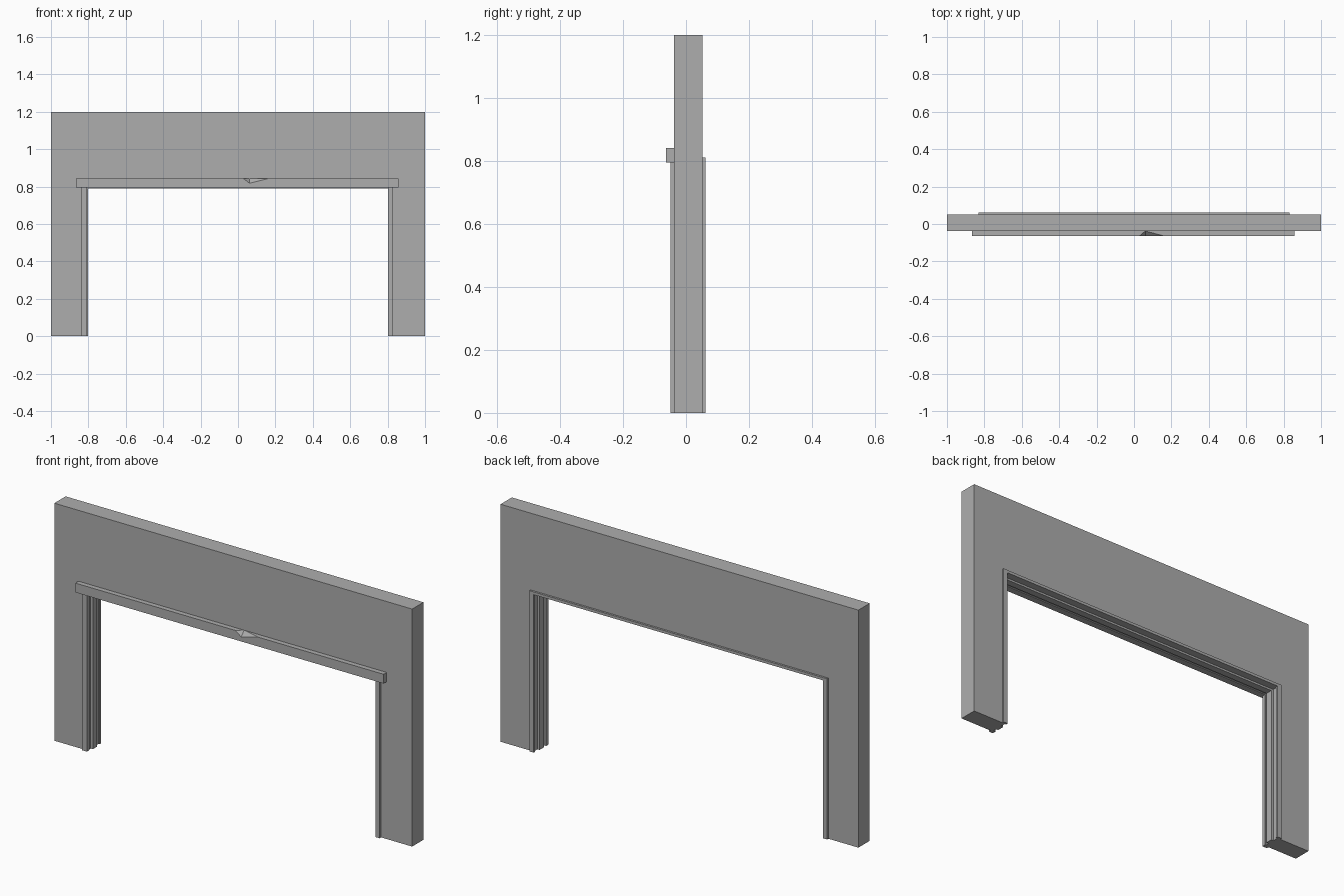
import bpy
import bmesh
from mathutils import Vector

cube = bpy.data.objects.get("Cube")
if cube:
    bpy.data.objects.remove(cube, do_unlink=True)

grey = bpy.data.materials.new("plaster grey")
grey.use_nodes = True
grey.diffuse_color = (0.42, 0.42, 0.42, 1)
grey.node_tree.nodes["Principled BSDF"].inputs["Base Color"].default_value = grey.diffuse_color


def finish(name, bm):
    bmesh.ops.recalc_face_normals(bm, faces=bm.faces)
    mesh = bpy.data.meshes.new(name)
    bm.to_mesh(mesh)
    bm.free()
    mesh.materials.append(grey)
    obj = bpy.data.objects.new(name, mesh)
    bpy.context.collection.objects.link(obj)
    return obj


def arch(name, outer, inner, top, head, front, back):
    """Extruded doorway outline: two legs joined by a head."""
    outline = [(-outer, 0), (-outer, top), (outer, top), (outer, 0),
               (inner, 0), (inner, head), (-inner, head), (-inner, 0)]
    bm = bmesh.new()
    face = bm.faces.new([bm.verts.new((x, front, z)) for x, z in outline])
    ext = bmesh.ops.extrude_face_region(bm, geom=[face])
    moved = [v for v in ext["geom"] if isinstance(v, bmesh.types.BMVert)]
    bmesh.ops.translate(bm, verts=moved, vec=(0, back - front, 0))
    return finish(name, bm)


def box(name, low, high):
    low, high = Vector(low), Vector(high)
    bm = bmesh.new()
    bmesh.ops.create_cube(bm, size=1)
    bmesh.ops.scale(bm, verts=bm.verts, vec=high - low)
    bmesh.ops.translate(bm, verts=bm.verts, vec=(low + high) / 2)
    return finish(name, bm)


# Wall with its doorway, the inner stop and the rear trim
arch("wall", 1.0, 0.815, 1.2, 0.8, -0.038, 0.052)
arch("door_stop", 0.82, 0.803, 0.81, 0.79, -0.012, 0.022)
arch("rear_trim", 0.832, 0.808, 0.812, 0.798, 0.05, 0.062)

# Front trim strips on both sides of the doorway
box("front_trim_right", (-0.837, -0.05, 0), (-0.81, -0.03, 0.8))
box("front_trim_left", (0.803, -0.05, 0), (0.827, -0.03, 0.8))

# Lintel board with a chip knocked out of its upper front edge
lintel = box("lintel", (-0.865, -0.063, 0.795), (0.858, -0.03, 0.842))
bm = bmesh.new()
for corner in [(0.023, -0.066, 0.845), (0.18, -0.066, 0.845),
               (0.062, -0.066, 0.815), (0.06, -0.034, 0.845)]:
    bm.verts.new(corner)
bmesh.ops.convex_hull(bm, input=bm.verts)
chip = finish("chip_cutter", bm)
chip.hide_render = True
chip.hide_set(True)
cut = lintel.modifiers.new("chip", "BOOLEAN")
cut.operation = "DIFFERENCE"
cut.solver = "EXACT"
cut.object = chip
